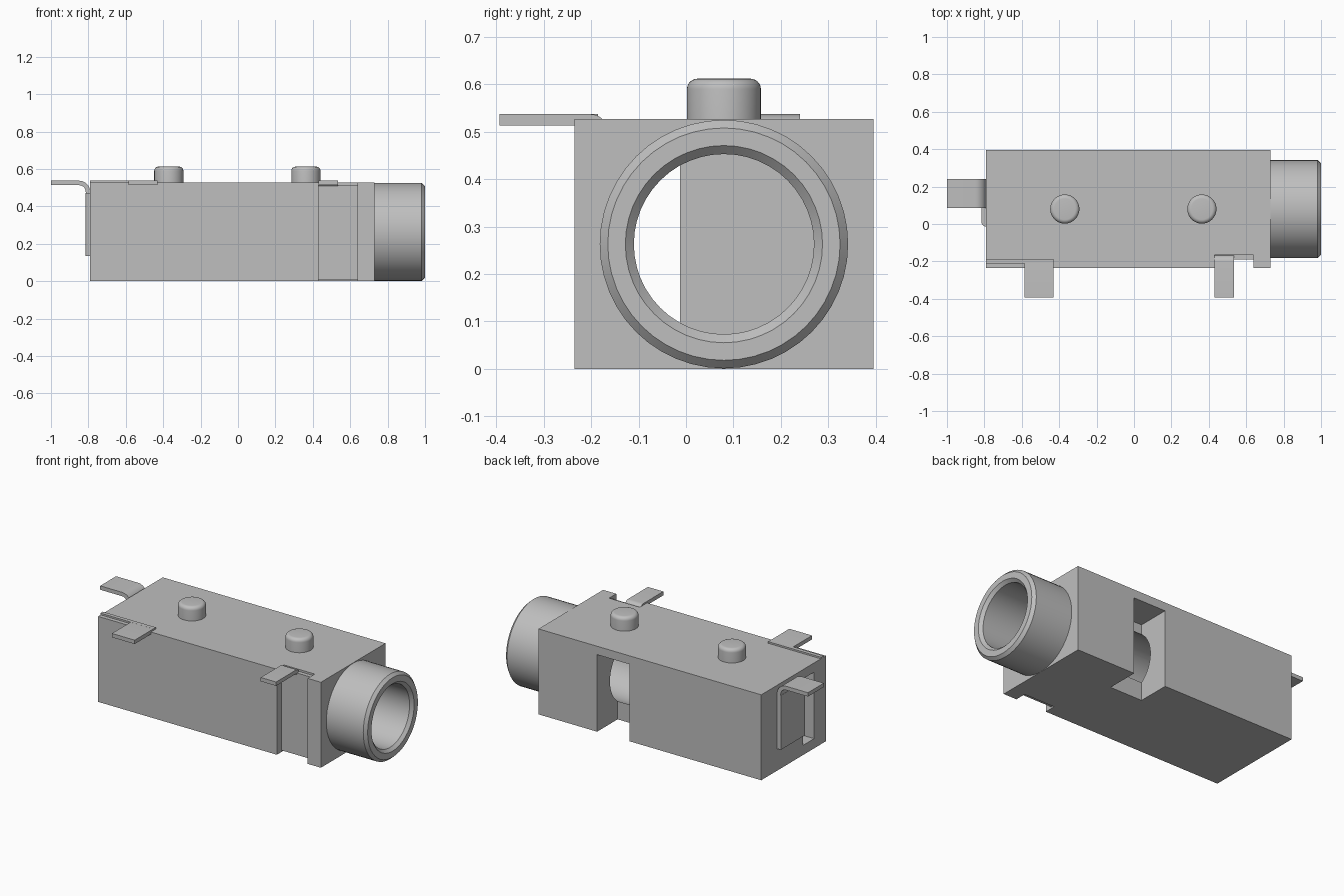
import bpy, bmesh, math
from mathutils import Matrix, Vector

if "Cube" in bpy.data.objects:
    bpy.data.objects.remove(bpy.data.objects["Cube"])

grey = bpy.data.materials.new("plain grey")
grey.use_nodes = True
COLOUR = (0.52, 0.52, 0.52, 1)
grey.diffuse_color = COLOUR
grey.node_tree.nodes["Principled BSDF"].inputs["Base Color"].default_value = COLOUR

AXIS_Y, AXIS_Z = 0.08, 0.263
BORE = 0.19


def finish(name, bm, smooth=False):
    bmesh.ops.recalc_face_normals(bm, faces=bm.faces)
    mesh = bpy.data.meshes.new(name)
    bm.to_mesh(mesh)
    bm.free()
    mesh.materials.append(grey)
    obj = bpy.data.objects.new(name, mesh)
    bpy.context.collection.objects.link(obj)
    if smooth:
        shade(obj)
    return obj


def activate(obj):
    bpy.ops.object.select_all(action="DESELECT")
    obj.select_set(True)
    bpy.context.view_layer.objects.active = obj


def shade(obj):
    activate(obj)
    bpy.ops.object.shade_smooth_by_angle(angle=math.radians(30))


def box(name, xs, ys, zs):
    bm = bmesh.new()
    bmesh.ops.create_cube(bm, size=1)
    for v in bm.verts:
        v.co = [lo + (c + 0.5) * (hi - lo) for c, (lo, hi) in zip(v.co, (xs, ys, zs))]
    return finish(name, bm)


def lathe(name, profile, origin, along_x=False, closed=False):
    """Spin (radius, height) points around z, or around x."""
    bm = bmesh.new()
    verts = [bm.verts.new((r, 0, h)) for r, h in profile]
    edges = [bm.edges.new(pair) for pair in zip(verts, verts[1:])]
    if closed:
        edges.append(bm.edges.new((verts[-1], verts[0])))
    bmesh.ops.spin(bm, geom=verts + edges, axis=(0, 0, 1), cent=(0, 0, 0),
                   angle=math.tau, steps=48)
    bmesh.ops.remove_doubles(bm, verts=bm.verts, dist=0.0001)
    if along_x:
        bm.transform(Matrix.Rotation(math.pi / 2, 4, "Y"))
    bm.transform(Matrix.Translation(origin))
    return finish(name, bm, smooth=True)


def bent_tab(name, origin, outward, width_dir, width, length, drop, radius, thick=0.024):
    """Strip rising vertically, then bending outward; origin is the sharp outer corner."""
    out, up = Vector(outward), Vector((0, 0, 1))
    arc = [math.pi / 2 * i / 8 for i in range(9)]

    def bend(r):
        return [(radius - r * math.cos(a), -radius + r * math.sin(a)) for a in arc]

    section = ([(0, -drop)] + bend(radius) + [(length, 0), (length, -thick)]
               + bend(radius - thick)[::-1] + [(thick, -drop)])
    bm = bmesh.new()
    face = bm.faces.new([bm.verts.new(Vector(origin) + out * u + up * w) for u, w in section])
    new = bmesh.ops.extrude_face_region(bm, geom=[face])["geom"]
    bmesh.ops.translate(bm, verts=[g for g in new if isinstance(g, bmesh.types.BMVert)],
                        vec=Vector(width_dir) * width)
    return finish(name, bm, smooth=True)


# Housing with bore, rear window, end slot and front recess
body = box("housing", (-0.79, 0.73), (-0.235, 0.395), (0, 0.527))
cutters = [
    lathe("bore_cutter", [(0, -0.72), (BORE, -0.72), (BORE, 0.8), (0, 0.8)],
          (0, AXIS_Y, AXIS_Z), along_x=True),
    box("rear_window_cutter", (0.11, 0.33), (0.195, 0.5), (-0.1, 0.475)),
    box("end_slot_cutter", (-0.9, -0.6), (-0.12, -0.013), (0.06, 0.47)),
    box("front_recess_cutter", (0.43, 0.64), (-0.4, -0.165), (-0.1, 0.7)),
]
activate(body)
for cutter in cutters:
    cutter.hide_render = True
    mod = body.modifiers.new(cutter.name, "BOOLEAN")
    mod.operation, mod.solver, mod.object = "DIFFERENCE", "EXACT", cutter
    bpy.ops.object.modifier_apply(modifier=mod.name)
for cutter in cutters:
    bpy.data.objects.remove(cutter)
shade(body)

# Threadless barrel with chamfered mouth
lathe("barrel", [(BORE, 0.73), (0.262, 0.73), (0.262, 0.982), (0.245, 1.0),
                 (0.208, 1.0), (BORE, 0.982)],
      (0, AXIS_Y, AXIS_Z), along_x=True, closed=True)

# Locating pegs with rounded rims
rim = [(0.056 + 0.022 * math.cos(a), 0.59 + 0.022 * math.sin(a))
       for a in (math.pi / 2 * i / 6 for i in range(7))]
for side, x in (("right", -0.37), ("left", 0.363)):
    lathe(side + "_peg", [(0, 0.5), (0.078, 0.5)] + rim + [(0, 0.612)], (x, AXIS_Y, 0))

# Front terminals
box("front_left_contact_plate", (0.43, 0.64), (-0.19, -0.165), (0.01, 0.515))
bent_tab("front_left_terminal", (0.43, -0.166, 0.537), (0, -1, 0), (1, 0, 0),
         0.105, 0.227, 0.06, 0.035)
box("front_right_contact_strip", (-0.792, -0.43), (-0.21, -0.186), (0.45, 0.537))
bent_tab("front_right_terminal", (-0.585, -0.186, 0.537), (0, -1, 0), (1, 0, 0),
         0.155, 0.207, 0.04, 0.028)

# End terminal: plate with a rolled front edge, and a bent tab
plate = box("end_contact_plate", (-0.815, -0.79), (-0.013, 0.24), (0.135, 0.47))
bm = bmesh.new()
bm.from_mesh(plate.data)
rolled = [e for e in bm.edges
          if all(v.co.x < -0.8 and v.co.y < 0 for v in e.verts)]
bmesh.ops.bevel(bm, geom=rolled, offset=0.023, segments=5, profile=0.5, affect="EDGES")
bm.to_mesh(plate.data)
bm.free()
shade(plate)
bent_tab("end_terminal", (-0.79, 0.085, 0.537), (-1, 0, 0), (0, 1, 0),
         0.155, 0.21, 0.08, 0.06)
